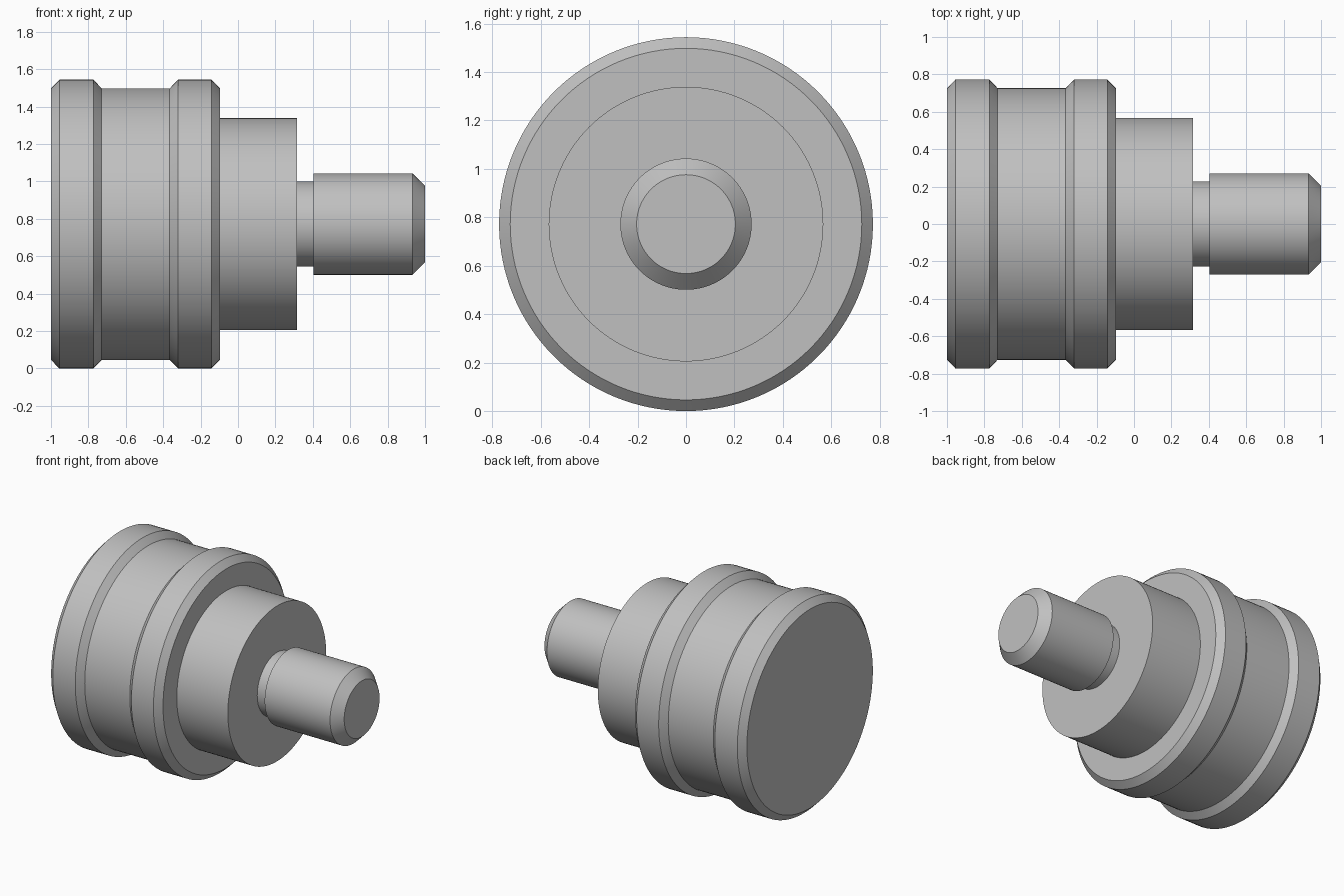
import bpy
import bmesh
import math

SEGMENTS = 128
AXIS_HEIGHT = 0.772

cube = bpy.data.objects.get("Cube")
if cube:
    bpy.data.objects.remove(cube, do_unlink=True)

# Single plain metal colour
metal = bpy.data.materials.new("satin grey metal")
metal.use_nodes = True
grey = (0.53, 0.53, 0.53, 1.0)
metal.diffuse_color = grey
for node in metal.node_tree.nodes:
    if node.type == "BSDF_PRINCIPLED":
        node.inputs["Base Color"].default_value = grey


def turn(name, profile):
    """Turn an (x, radius) profile about the long axis; zero radius closes an end."""
    bm = bmesh.new()
    rings = []
    for x, r in profile:
        if r == 0:
            rings.append([bm.verts.new((x, 0, 0))] * SEGMENTS)
            continue
        angles = [math.tau * i / SEGMENTS for i in range(SEGMENTS)]
        rings.append([bm.verts.new((x, r * math.cos(a), r * math.sin(a))) for a in angles])
    for a, b in zip(rings, rings[1:]):
        for i in range(SEGMENTS):
            j = (i + 1) % SEGMENTS
            corners = dict.fromkeys((a[i], a[j], b[j], b[i]))
            bm.faces.new(list(corners))
    mesh = bpy.data.meshes.new(name)
    bm.to_mesh(mesh)
    bm.free()
    mesh.materials.append(metal)
    obj = bpy.data.objects.new(name, mesh)
    obj.location.z = AXIS_HEIGHT
    bpy.context.collection.objects.link(obj)
    bpy.ops.object.select_all(action="DESELECT")
    obj.select_set(True)
    bpy.context.view_layer.objects.active = obj
    bpy.ops.object.shade_smooth_by_angle(angle=math.radians(30))
    return obj


RIM, GROOVE = 0.772, 0.726
COLLAR, NECK, STUD, TIP = 0.567, 0.228, 0.271, 0.204

# Wide head: two chamfered rims with a shallow groove between them
turn("grooved_head", [
    (-1, 0), (-1, GROOVE), (-0.955, RIM), (-0.773, RIM), (-0.729, GROOVE),
    (-0.365, GROOVE), (-0.32, RIM), (-0.142, RIM), (-0.097, GROOVE), (-0.097, COLLAR),
])

# Plain stepped collar with its flat shoulder
turn("collar", [(-0.097, COLLAR), (0.315, COLLAR), (0.315, NECK)])

# Undercut neck behind the stud
turn("undercut_neck", [(0.315, NECK), (0.405, NECK), (0.405, STUD)])

# Stud with chamfered tip
turn("stud", [(0.405, STUD), (0.933, STUD), (1, TIP), (1, 0)])
